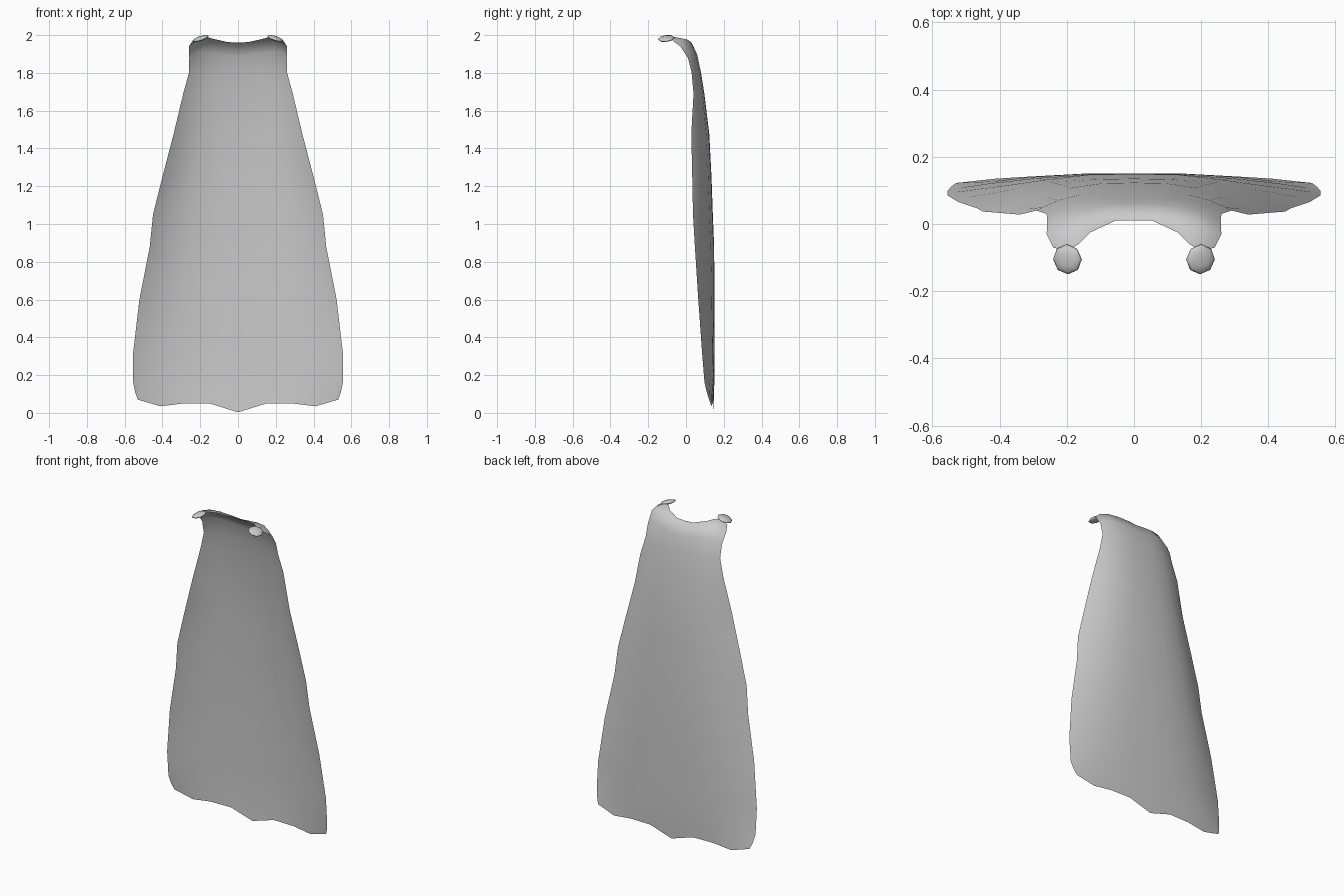
import bpy, bmesh
from mathutils import Matrix, Vector

if "Cube" in bpy.data.objects:
    bpy.data.objects.remove(bpy.data.objects["Cube"])

cloth = bpy.data.materials.new("grey cloth")
cloth.diffuse_color = (0.6, 0.6, 0.6, 1)
cloth.use_nodes = True
cloth.node_tree.nodes["Principled BSDF"].inputs["Base Color"].default_value = cloth.diffuse_color


def finish(name, bm, angle):
    # mirrored half, smooth shaded
    bmesh.ops.recalc_face_normals(bm, faces=bm.faces)
    mesh = bpy.data.meshes.new(name)
    bm.to_mesh(mesh)
    bm.free()
    ob = bpy.data.objects.new(name, mesh)
    bpy.context.collection.objects.link(ob)
    mesh.materials.append(cloth)
    mod = ob.modifiers.new("mirror", 'MIRROR')
    mod.merge_threshold = 0.0005
    for p in mesh.polygons:
        p.use_smooth = True
    return ob


# neckline and shoulder rows, from the middle outwards
rows = [
    [(0, .01, 1.96), (.055, .01, 1.963), (.13, -.025, 1.98), (.165, -.06, 1.99), (.2, -.08, 1.985), (.24, -.07, 1.97)],
    [(0, .03, 1.955), (.06, .03, 1.96), (.13, .01, 1.975), (.19, -.01, 1.98), (.235, -.03, 1.97), (.26, -.03, 1.94)],
    [(0, .06, 1.89), (.065, .06, 1.895), (.135, .05, 1.905), (.195, .035, 1.91), (.235, .015, 1.905), (.258, .01, 1.88)],
]
# hanging rows: height, half width, middle y, edge y
spread = (0, .28, .55, .77, .94, 1)
for z, w, back, edge in [
        (1.8, .26, .08, .03), (1.69, .29, .097, .04), (1.48, .34, .123, .028), (1.25, .4, .135, .033),
        (1.05, .45, .142, .037), (.88, .467, .149, .047), (.6, .522, .151, .065),
        (.32, .555, .151, .085), (.16, .555, .15, .098)]:
    rows.append([(w * u, back - (back - edge) * u ** 3, z) for u in spread])
# scalloped hem
rows.append([(0, .145, .003), (.15, .143, .05), (.29, .14, .05), (.41, .135, .035), (.53, .122, .07), (.545, .11, .11)])

bm = bmesh.new()
grid = [[bm.verts.new(p) for p in row] for row in rows]
for a, b in zip(grid, grid[1:]):
    for i in range(len(a) - 1):
        bm.faces.new((a[i], a[i + 1], b[i + 1], b[i]))
cape = finish("cape", bm, 180)
if sum(p.normal.y for p in cape.data.polygons) < 0:
    cape.data.flip_normals()

# flattened clasp button, tilted down outwards
bm = bmesh.new()
bmesh.ops.create_uvsphere(bm, u_segments=8, v_segments=6, radius=1)
tilt = Matrix.Rotation(0.32, 4, 'Y') @ Matrix.Rotation(0.12, 4, 'X')
bmesh.ops.transform(bm, verts=bm.verts, matrix=Matrix.Translation((.198, -.105, 1.982))
                    @ tilt @ Matrix.Diagonal((.045, .045, .012, 1)))
finish("clasp_button", bm, 180)
